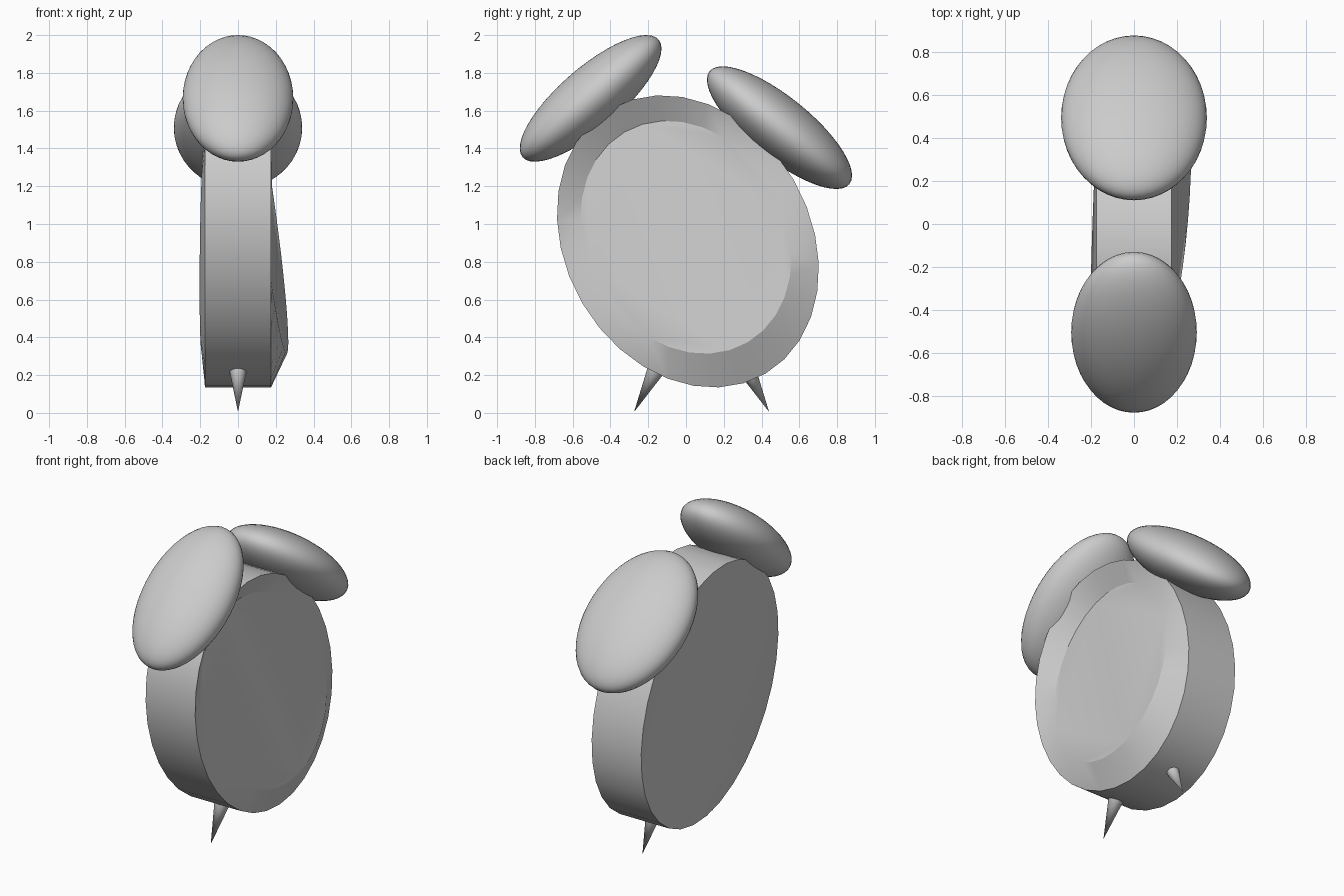
import bpy, bmesh
from math import cos, sin, radians, pi
from mathutils import Vector

if "Cube" in bpy.data.objects:
    bpy.data.objects.remove(bpy.data.objects["Cube"])

TILT = radians(30.3)                      # lean of the clock body in the YZ plane
UP = Vector((0, -sin(TILT), cos(TILT)))   # long axis of the oval
SIDE = Vector((0, cos(TILT), sin(TILT)))  # short axis of the oval
N = 32


def smooth(obj, angle=40):
    bpy.ops.object.select_all(action='DESELECT')
    obj.select_set(True)
    bpy.context.view_layer.objects.active = obj
    bpy.ops.object.shade_smooth_by_angle(angle=radians(angle))


def oval(bm, centre, long_r, short_r, x_of):
    """Ring of vertices on a tilted oval; x_of gives the depth at (t, s)."""
    ring = []
    for i in range(N):
        a = 2 * pi * i / N
        t, s = long_r * cos(a), short_r * sin(a)
        p = centre + UP * t + SIDE * s
        p.x = x_of(t, s)
        ring.append(bm.verts.new(p))
    return ring


# clock body: oval drum with a slanted dial on +x and a slightly slanted back on -x
bm = bmesh.new()
outer_c, inner_c = Vector((0, 0.01, 0.908)), Vector((0, 0, 0.93))
rings = [
    oval(bm, inner_c, 0.645, 0.525, lambda t, s: -0.18 + 0.045 * s),
    oval(bm, outer_c, 0.812, 0.648, lambda t, s: -0.175),
    oval(bm, outer_c, 0.812, 0.648, lambda t, s: 0.175),
    oval(bm, inner_c, 0.645, 0.525, lambda t, s: 0.18 - 0.134 * t),
]
for a, b in zip(rings, rings[1:]):
    for i in range(N):
        j = (i + 1) % N
        bm.faces.new((a[i], a[j], b[j], b[i]))
bm.faces.new(rings[0])
bm.faces.new(rings[-1])
bmesh.ops.recalc_face_normals(bm, faces=bm.faces)
mesh = bpy.data.meshes.new("clock_body")
bm.to_mesh(mesh)
bm.free()
body = bpy.data.objects.new("clock_body", mesh)
bpy.context.collection.objects.link(body)
smooth(body, 25)


# bells: flattened spheres leaning outwards
def bell(name, y, z, half_width, angle):
    bpy.ops.mesh.primitive_uv_sphere_add(segments=48, ring_count=24, location=(0, y, z),
                                         rotation=(radians(angle), 0, 0))
    obj = bpy.context.object
    obj.name = name
    obj.scale = (half_width, 0.476, 0.163)
    smooth(obj)


bell("front_bell", -0.505, 1.665, 0.293, 40.9)
bell("back_bell", 0.495, 1.51, 0.34, -38.9)


# legs: pointed cones whose wide ends sit inside the body
def leg(name, tip, top, radius):
    tip, top = Vector(tip), Vector(top)
    axis = tip - top
    bpy.ops.mesh.primitive_cone_add(vertices=24, radius1=radius, radius2=0, depth=axis.length,
                                    location=(tip + top) / 2,
                                    rotation=axis.to_track_quat('Z', 'Y').to_euler())
    obj = bpy.context.object
    obj.name = name
    smooth(obj)


leg("front_leg", (0, -0.275, 0.005), (0, -0.145, 0.255), 0.052)
leg("back_leg", (0, 0.44, 0.005), (0, 0.31, 0.255), 0.052)
